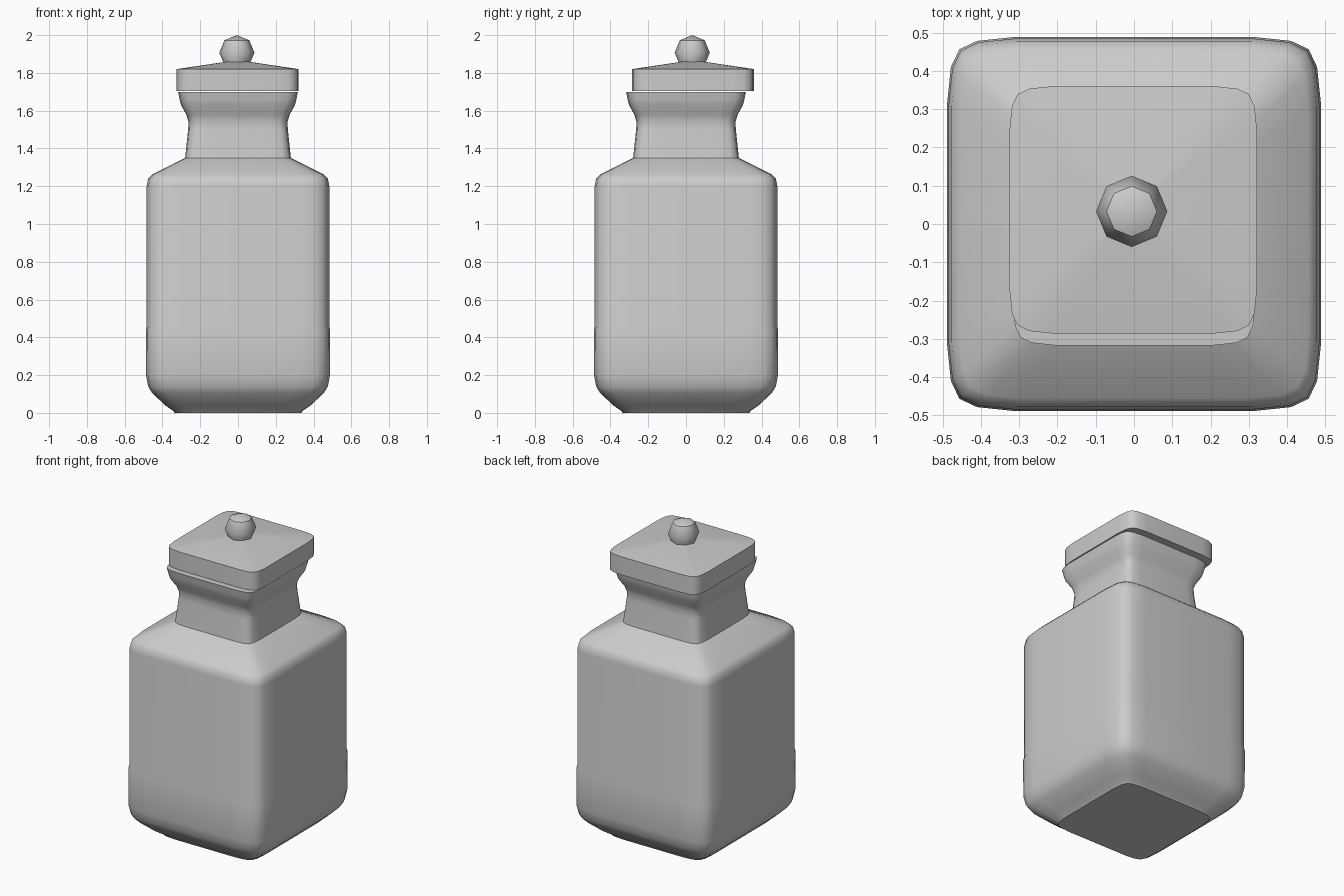
import bpy
import bmesh
from mathutils import Vector
from math import radians

cube = bpy.data.objects.get("Cube")
if cube:
    bpy.data.objects.remove(cube, do_unlink=True)

# One plain grey clay colour
grey = bpy.data.materials.new("grey_clay")
grey.use_nodes = True
GREY = (0.6, 0.6, 0.6, 1.0)
grey.diffuse_color = GREY
grey.node_tree.nodes["Principled BSDF"].inputs["Base Color"].default_value = GREY

# One corner of the rounded square cross-section, as fractions of its half width
CORNER = [(1, 0.65), (0.98, 0.84), (0.935, 0.935), (0.84, 0.98), (0.65, 1)]


def rounded_square(half):
    points = []
    corner = CORNER
    for _ in range(4):
        points += [(half * x, half * y) for x, y in corner]
        corner = [(-y, x) for x, y in corner]
    return points


def finish(name, bm, location):
    bmesh.ops.recalc_face_normals(bm, faces=bm.faces)
    mesh = bpy.data.meshes.new(name)
    bm.to_mesh(mesh)
    bm.free()
    mesh.materials.append(grey)
    obj = bpy.data.objects.new(name, mesh)
    obj.location = location
    bpy.context.collection.objects.link(obj)
    bpy.ops.object.select_all(action="DESELECT")
    obj.select_set(True)
    bpy.context.view_layer.objects.active = obj
    bpy.ops.object.shade_smooth_by_angle(angle=radians(42))
    return obj


def loft(name, profile, location=(0, 0, 0)):
    """Stack rounded squares given as (half width, height) and close both ends."""
    bm = bmesh.new()
    rings = [[bm.verts.new((x, y, z)) for x, y in rounded_square(half)]
             for half, z in profile]
    for low, high in zip(rings, rings[1:]):
        for i in range(len(low)):
            j = (i + 1) % len(low)
            bm.faces.new((low[i], low[j], high[j], high[i]))
    bm.faces.new(rings[0][::-1])
    bm.faces.new(rings[-1])
    return finish(name, bm, location)


# Jar: foot, body, shoulder, neck and flared rim
loft("jar", [
    (0.335, 0), (0.345, 0.012), (0.385, 0.04), (0.455, 0.105), (0.476, 0.14),
    (0.487, 0.2), (0.488, 0.44), (0.484, 0.46), (0.484, 1.2), (0.476, 1.24),
    (0.455, 1.262), (0.28, 1.35), (0.264, 1.5), (0.262, 1.54),
    (0.274, 1.58), (0.302, 1.63), (0.309, 1.66), (0.317, 1.7),
])

# Lid, sitting slightly towards the back
LID_Y = 0.037
loft("lid", [(0.323, 1.704), (0.323, 1.82), (0.04, 1.862)], (-0.002, LID_Y, 0))

# Faceted round knob
bm = bmesh.new()
bmesh.ops.create_uvsphere(bm, u_segments=8, v_segments=4, radius=0.093)
finish("lid_knob", bm, Vector((-0.006, LID_Y - 0.004, 1.907)))
